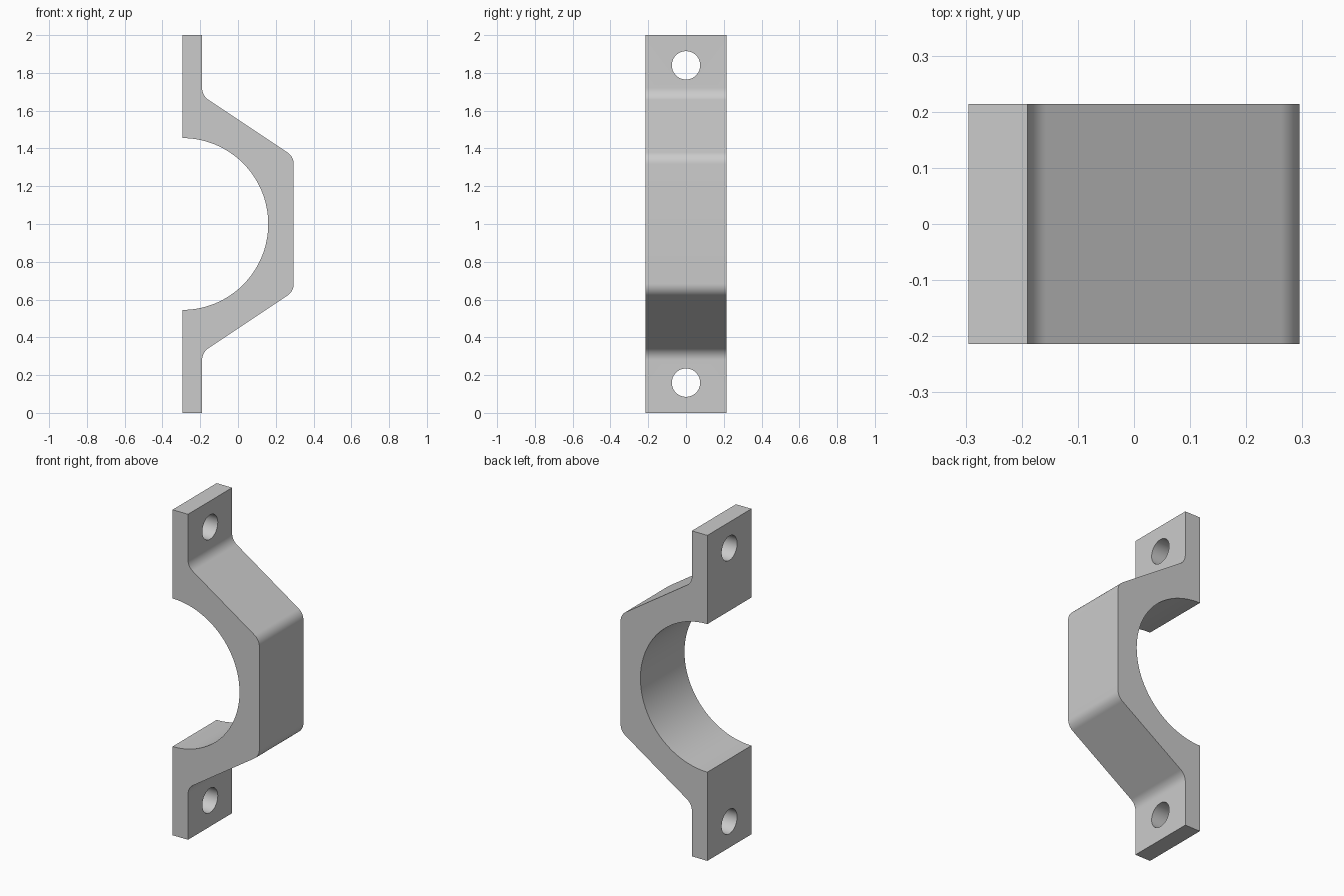
import bpy
import bmesh
from math import pi, sin, cos, tan
from mathutils import Vector

if "Cube" in bpy.data.objects:
    bpy.data.objects.remove(bpy.data.objects["Cube"], do_unlink=True)

BACK, FLANGE, NOSE = -0.295, -0.19, 0.295   # x positions of the faces
HALF_WIDTH = 0.214
BORE = 0.455
FILLET = 0.075
HOLE_R, HOLE_OFFSET = 0.075, 0.84


def fillet(before, corner, after, radius, steps=10):
    """Points of a rounded corner between two straight edges."""
    a, b = (before - corner).normalized(), (after - corner).normalized()
    half = a.angle(b) / 2
    centre = corner + (a + b).normalized() * radius / sin(half)
    start = (corner + a * radius / tan(half) - centre).normalized()
    end = (corner + b * radius / tan(half) - centre).normalized()
    return [centre + start.slerp(end, i / steps) * radius
            for i in range(steps + 1)]


# Steel material
steel = bpy.data.materials.new("grey_steel")
steel.use_nodes = True
colour = (0.6, 0.6, 0.6, 1)
steel.diffuse_color = colour
steel.node_tree.nodes["Principled BSDF"].inputs["Base Color"].default_value = colour

# Upper outer edge, measured from the middle height, then mirrored
tip, bend, shoulder, middle = (Vector(p) for p in (
    (FLANGE, 1), (FLANGE, 0.68), (NOSE, 0.357), (NOSE, 0)))
upper = [Vector((BACK, 1)), tip]
upper += fillet(tip, bend, shoulder, FILLET)
upper += fillet(bend, shoulder, middle, FILLET)
lower = [Vector((p.x, -p.y)) for p in reversed(upper)]

# Half-round bore edge
segments = 64
bore = [Vector((BACK + BORE * cos(t), BORE * sin(t)))
        for t in (-pi / 2 + pi * i / segments for i in range(segments + 1))]

# Clamp body extruded across its width
bm = bmesh.new()
face = bm.faces.new([bm.verts.new((p.x, -HALF_WIDTH, p.y + 1))
                     for p in upper + lower + bore])
result = bmesh.ops.extrude_face_region(bm, geom=[face], use_keep_orig=True)
moved = [v for v in result["geom"] if isinstance(v, bmesh.types.BMVert)]
bmesh.ops.translate(bm, verts=moved, vec=(0, 2 * HALF_WIDTH, 0))
bmesh.ops.recalc_face_normals(bm, faces=bm.faces)
mesh = bpy.data.meshes.new("clamp_bracket")
bm.to_mesh(mesh)
bm.free()
mesh.materials.append(steel)
bracket = bpy.data.objects.new("clamp_bracket", mesh)
bpy.context.collection.objects.link(bracket)

# Bolt holes through both flanges
for side in (-1, 1):
    bpy.ops.mesh.primitive_cylinder_add(
        vertices=48, radius=HOLE_R, depth=0.4, rotation=(0, pi / 2, 0),
        location=((BACK + FLANGE) / 2, 0, 1 + side * HOLE_OFFSET))
    cutter = bpy.context.object
    cutter.name = "bolt_hole_cutter"
    cutter.hide_render = True
    cutter.data.materials.append(steel)
    cut = bracket.modifiers.new("bolt_hole", "BOOLEAN")
    cut.operation, cut.solver, cut.object = "DIFFERENCE", "EXACT", cutter
    bpy.context.view_layer.objects.active = bracket
    bpy.ops.object.modifier_apply(modifier=cut.name)
    bpy.data.objects.remove(cutter, do_unlink=True)

# Smooth curves, crisp edges
bpy.ops.object.select_all(action="DESELECT")
bracket.select_set(True)
bpy.context.view_layer.objects.active = bracket
bpy.ops.object.shade_smooth_by_angle(angle=pi / 6)
